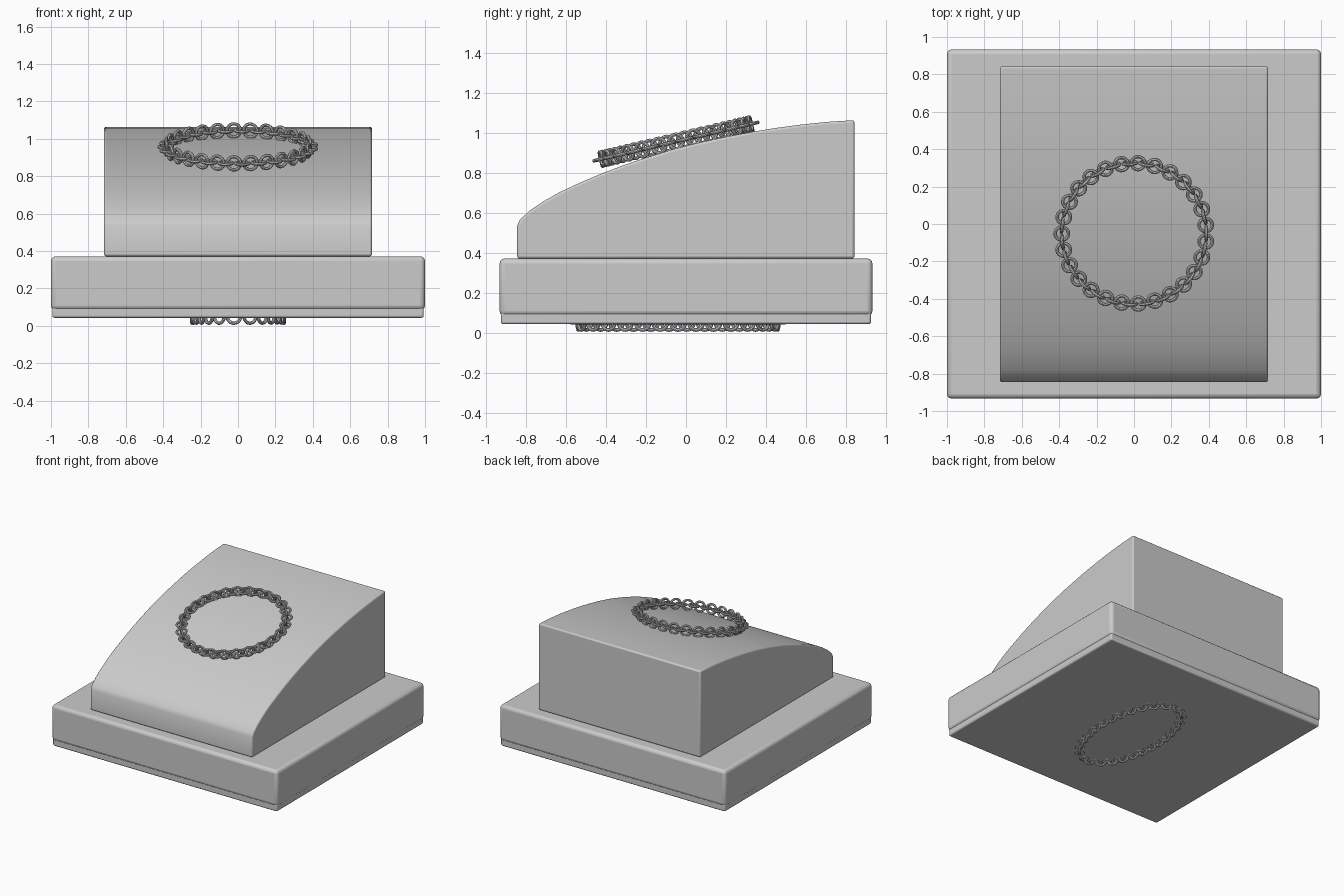
import bpy, bmesh, math
from mathutils import Matrix, Vector

if "Cube" in bpy.data.objects:
    bpy.data.objects.remove(bpy.data.objects["Cube"])


def finish(obj, bevel=0.0):
    if bevel:
        m = obj.modifiers.new("bevel", "BEVEL")
        m.width, m.segments = bevel, 3
        m.limit_method, m.angle_limit = "ANGLE", math.radians(40)
    bpy.ops.object.select_all(action="DESELECT")
    obj.select_set(True)
    bpy.context.view_layer.objects.active = obj
    bpy.ops.object.shade_smooth_by_angle(angle=math.radians(35))


def new_object(name, bm):
    bmesh.ops.recalc_face_normals(bm, faces=bm.faces[:])
    mesh = bpy.data.meshes.new(name)
    bm.to_mesh(mesh)
    bm.free()
    obj = bpy.data.objects.new(name, mesh)
    bpy.context.collection.objects.link(obj)
    return obj


def box(name, hx, hy, z0, z1, bevel):
    bm = bmesh.new()
    bmesh.ops.create_cube(bm, size=1)
    bmesh.ops.scale(bm, verts=bm.verts, vec=(2 * hx, 2 * hy, z1 - z0))
    bmesh.ops.translate(bm, verts=bm.verts, vec=(0, 0, (z0 + z1) / 2))
    finish(new_object(name, bm), bevel)


# Base slab with a slightly inset bottom plate
box("base", 1.0, 0.933, 0.085, 0.372, 0.025)
box("base_plate", 0.993, 0.926, 0.043, 0.12, 0.012)

# Curved display block: side profile (y, z) extruded along x
profile = [(-0.845, 0.372), (-0.845, 0.535), (-0.832, 0.565), (-0.78, 0.613),
           (-0.71, 0.66), (-0.63, 0.705), (-0.53, 0.751), (-0.43, 0.794),
           (-0.32, 0.836), (-0.215, 0.872), (-0.07, 0.917), (0.07, 0.953),
           (0.2, 0.981), (0.32, 1.004), (0.45, 1.025), (0.57, 1.041),
           (0.7, 1.055), (0.843, 1.064), (0.843, 0.372)]
bm = bmesh.new()
face = bm.faces.new([bm.verts.new((-0.717, y, z)) for y, z in profile])
ext = bmesh.ops.extrude_face_region(bm, geom=[face])
bmesh.ops.translate(bm, vec=(1.434, 0, 0),
                    verts=[v for v in ext["geom"] if isinstance(v, bmesh.types.BMVert)])
finish(new_object("display_block", bm), 0.012)

# One chain link, reused for both bracelets
bpy.ops.mesh.primitive_torus_add(major_radius=0.036, minor_radius=0.009,
                                 major_segments=24, minor_segments=8)
link_obj = bpy.context.object
link = link_obj.data
bpy.data.objects.remove(link_obj)


def chain(name, rx, ry, placement, pairs=27):
    # sample the ellipse, then place links at equal arc length, alternating by 90 degrees
    n = 2000
    pts = [Vector((rx * math.cos(2 * math.pi * i / n), ry * math.sin(2 * math.pi * i / n), 0))
           for i in range(n + 1)]
    lengths = [0.0]
    for a, b in zip(pts, pts[1:]):
        lengths.append(lengths[-1] + (b - a).length)
    bm = bmesh.new()
    j = 0
    for k in range(2 * pairs):
        while lengths[j] < lengths[-1] * k / (2 * pairs):
            j += 1
        t = pts[(j + 1) % n] - pts[(j - 1) % n]
        turn = Matrix.Rotation(math.atan2(t.y, t.x), 4, "Z")
        roll = Matrix.Rotation(math.pi / 2 if k % 2 == 0 else 0, 4, "X")
        start = len(bm.verts)
        bm.from_mesh(link)
        bm.verts.ensure_lookup_table()
        bmesh.ops.transform(bm, verts=bm.verts[start:],
                            matrix=placement @ Matrix.Translation(pts[j]) @ turn @ roll)
    finish(new_object(name, bm))


# Round bracelet resting on the slope, and an oval one set into the underside
chain("top_bracelet", 0.386, 0.386,
      Matrix.Translation((0, -0.05, 0.957)) @ Matrix.Rotation(math.radians(13.2), 4, "X"))
chain("underside_bracelet", 0.247, 0.5, Matrix.Translation((0, -0.04, 0.05)))
